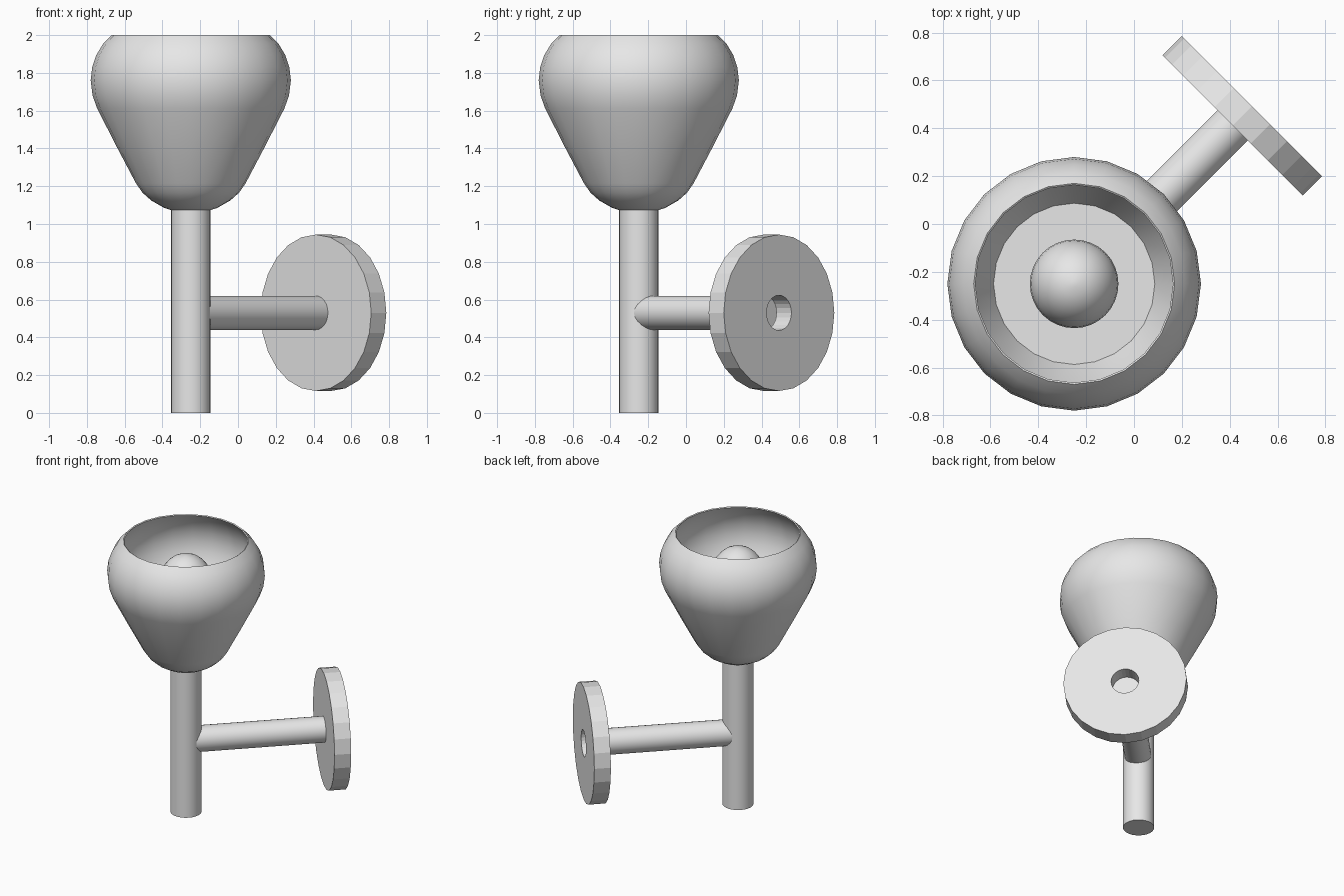
import bpy, bmesh, math
from mathutils import Matrix, Vector

cube = bpy.data.objects.get("Cube")
if cube:
    bpy.data.objects.remove(cube, do_unlink=True)

grey = bpy.data.materials.new("plain_grey")
grey.use_nodes = True
COLOUR = (0.8, 0.8, 0.8, 1)
grey.diffuse_color = COLOUR
grey.node_tree.nodes["Principled BSDF"].inputs["Base Color"].default_value = COLOUR

POLE = Vector((-0.25, -0.25, 0))
ARM_Z = 0.53
# Local z of the arm and plate points diagonally away from the pole
SIDEWAYS = (Matrix.Translation(POLE + Vector((0, 0, ARM_Z)))
            @ Matrix.Rotation(math.radians(45), 4, 'Z')
            @ Matrix.Rotation(math.radians(90), 4, 'Y'))
UPRIGHT = Matrix.Translation(POLE)


def lathe(name, profile, matrix, smooth=True, sides=24, closed=False):
    """Spin (radius, height) points around local z."""
    bm = bmesh.new()
    verts = [bm.verts.new((r, 0, z)) for r, z in profile]
    edges = [bm.edges.new(p) for p in zip(verts, verts[1:])]
    if closed:
        edges.append(bm.edges.new((verts[-1], verts[0])))
    bmesh.ops.spin(bm, geom=verts + edges, axis=(0, 0, 1), cent=(0, 0, 0),
                   angle=math.tau, steps=sides, use_duplicate=False)
    bmesh.ops.remove_doubles(bm, verts=bm.verts, dist=0.0005)
    bmesh.ops.recalc_face_normals(bm, faces=bm.faces)
    mesh = bpy.data.meshes.new(name)
    bm.to_mesh(mesh)
    bm.free()
    obj = bpy.data.objects.new(name, mesh)
    obj.matrix_world = matrix
    mesh.materials.append(grey)
    bpy.context.collection.objects.link(obj)
    if smooth:
        bpy.ops.object.select_all(action='DESELECT')
        obj.select_set(True)
        bpy.context.view_layer.objects.active = obj
        bpy.ops.object.shade_smooth_by_angle(angle=math.radians(35))
    return obj


def rod(name, radius, start, end, matrix):
    return lathe(name, [(0, start), (radius, start), (radius, end), (0, end)], matrix)


# Upright pole and side arm
rod("pole", 0.105, 0, 1.08, UPRIGHT)
rod("arm", 0.09, 0, 0.94, SIDEWAYS)

# Wall plate with a round socket at the back
lathe("wall_plate", [(0.088, 0.937), (0.414, 0.937), (0.414, 1.05), (0.093, 1.05),
                     (0.093, 0.94)], SIDEWAYS, smooth=False, closed=True)

# Hollow shade: outer wall, thin rim, inner wall, flat floor
outer = [(0, 1.06), (0.07, 1.063), (0.14, 1.085), (0.21, 1.125), (0.255, 1.165),
         (0.29, 1.215), (0.39, 1.405), (0.495, 1.61), (0.52, 1.68), (0.53, 1.76),
         (0.522, 1.83), (0.5, 1.895), (0.464, 1.955), (0.42, 2.0)]
inner = [(0.413, 1.995), (0.45, 1.95), (0.485, 1.89), (0.505, 1.83), (0.512, 1.76),
         (0.502, 1.69), (0.478, 1.62), (0.337, 1.35), (0, 1.35)]
lathe("shade", outer + inner, UPRIGHT)

# Bulb with a short neck and a tiny flat tip
WIDTH, HEIGHT, CENTRE = 0.185, 0.22, 1.673
bulb = [(0, 1.35), (0.09, 1.35)]
for i in range(13):
    a = math.radians(-60 + i * 146 / 12)
    bulb.append((WIDTH * math.cos(a), CENTRE + HEIGHT * math.sin(a)))
lathe("bulb", bulb + [(0, CENTRE + HEIGHT)], UPRIGHT, sides=32)
